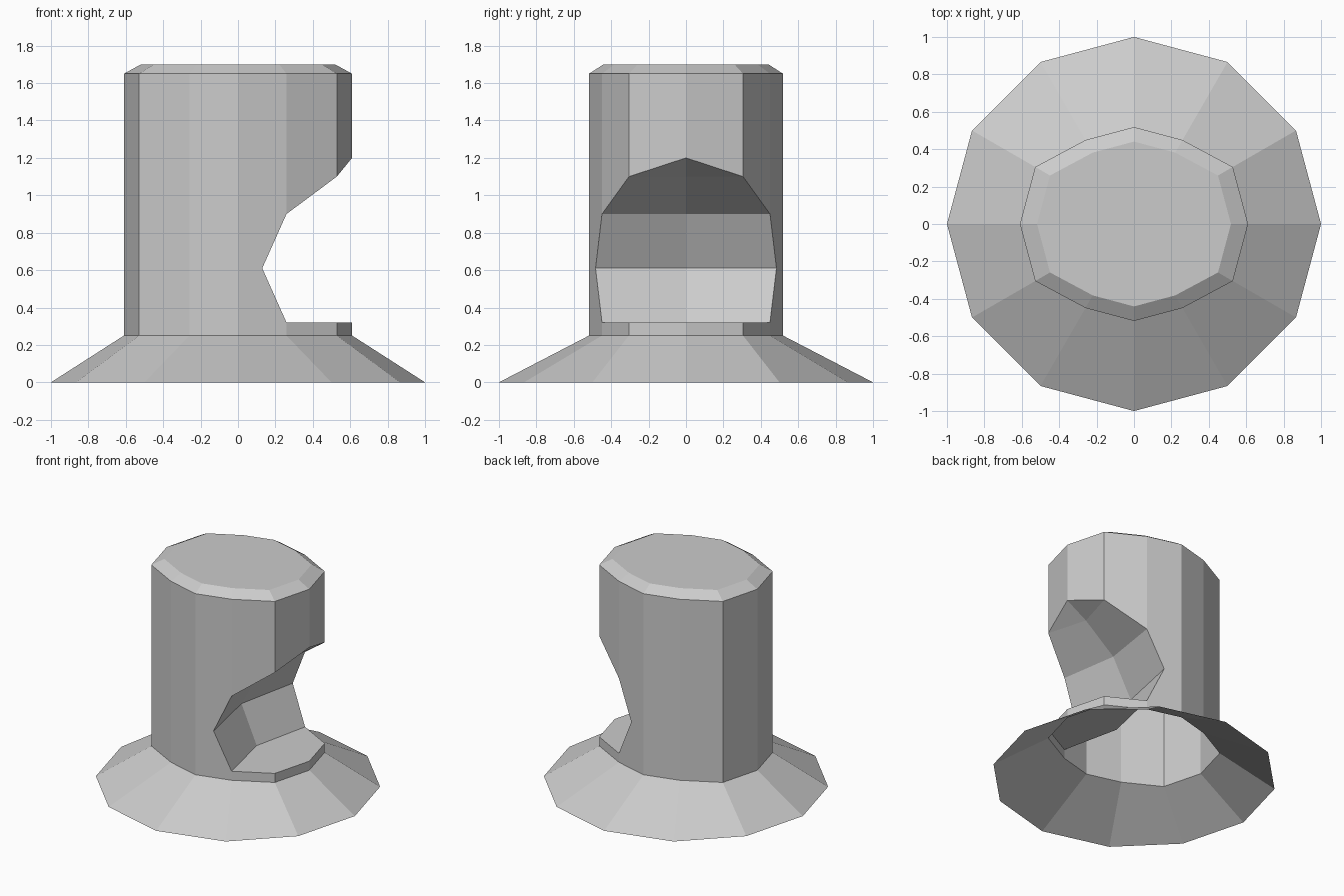
import bpy, bmesh
from math import cos, sin, pi

if "Cube" in bpy.data.objects:
    bpy.data.objects.remove(bpy.data.objects["Cube"])

SIDES = 12
bm = bmesh.new()


def face(*pts):
    return bm.faces.new([bm.verts.new(p) for p in pts])


def rim(k, z=0.0):
    a = 2 * pi * k / SIDES
    return (cos(a), sin(a), z)


def wall(k, z, scale=1.0):
    # Round section, pinched toward the front and back
    x, y, _ = rim(k)
    r = 0.61 * scale * (1.0 if abs(y) < 0.6 else 0.85)
    return (x * r, y * r, z)


FLOOR, BOTTOM, TOP, CAP = 0.32, 0.25, 1.65, 1.70

# Flared hollow skirt and bevelled top edge
for k in range(SIDES):
    j = k + 1
    face(rim(k), rim(j), wall(j, BOTTOM), wall(k, BOTTOM))
    face(wall(k, TOP), wall(j, TOP), wall(j, CAP, 0.85), wall(k, CAP, 0.85))

# Flat cap
cap = face(*[wall(k, CAP, 0.85) for k in range(SIDES)])

# Plain walls away from the notch
for k in range(3, 9):
    face(wall(k, BOTTOM), wall(k + 1, BOTTOM), wall(k + 1, TOP), wall(k, TOP))

# Notch: centre line of the pocket, and height of its upper lip per column
lip = [1.20, 1.10, 0.90]
c_floor, c_mid, c_high, c_lip = (0.16, 0, FLOOR), (0.03, 0, 0.61), (0.19, 0, 0.90), (0.44, 0, 1.10)

for s in (1, -1):
    # Walls below and above the opening
    for k in (0, 1):
        a, b = s * k, s * (k + 1)
        face(wall(a, BOTTOM), wall(b, BOTTOM), wall(b, FLOOR), wall(a, FLOOR))
        face(wall(a, lip[k]), wall(b, lip[k + 1]), wall(b, TOP), wall(a, TOP))
    # Side wall with the notch corner cut into it
    p, q = wall(2 * s, 0), wall(3 * s, 0)
    corner = ((p[0] + q[0]) / 2, (p[1] + q[1]) / 2, 0.61)
    low, high, edge = wall(2 * s, FLOOR), wall(2 * s, lip[2]), wall(s, lip[1])
    face(wall(2 * s, BOTTOM), wall(3 * s, BOTTOM), wall(3 * s, TOP), wall(2 * s, TOP),
         high, corner, low)
    # Pocket surfaces
    face(c_floor, low, wall(s, FLOOR), wall(0, FLOOR))
    face(c_floor, low, corner, c_mid)
    face(c_mid, corner, high, c_high)
    face(c_high, high, edge, c_lip)
    face(c_lip, edge, wall(0, lip[0]))

bmesh.ops.remove_doubles(bm, verts=bm.verts, dist=0.0005)
bmesh.ops.recalc_face_normals(bm, faces=bm.faces)
bm.normal_update()
if cap.normal.z < 0:
    bmesh.ops.reverse_faces(bm, faces=bm.faces)

mesh = bpy.data.meshes.new("notched_post")
bm.to_mesh(mesh)
bm.free()
bpy.context.collection.objects.link(bpy.data.objects.new("notched_post", mesh))
